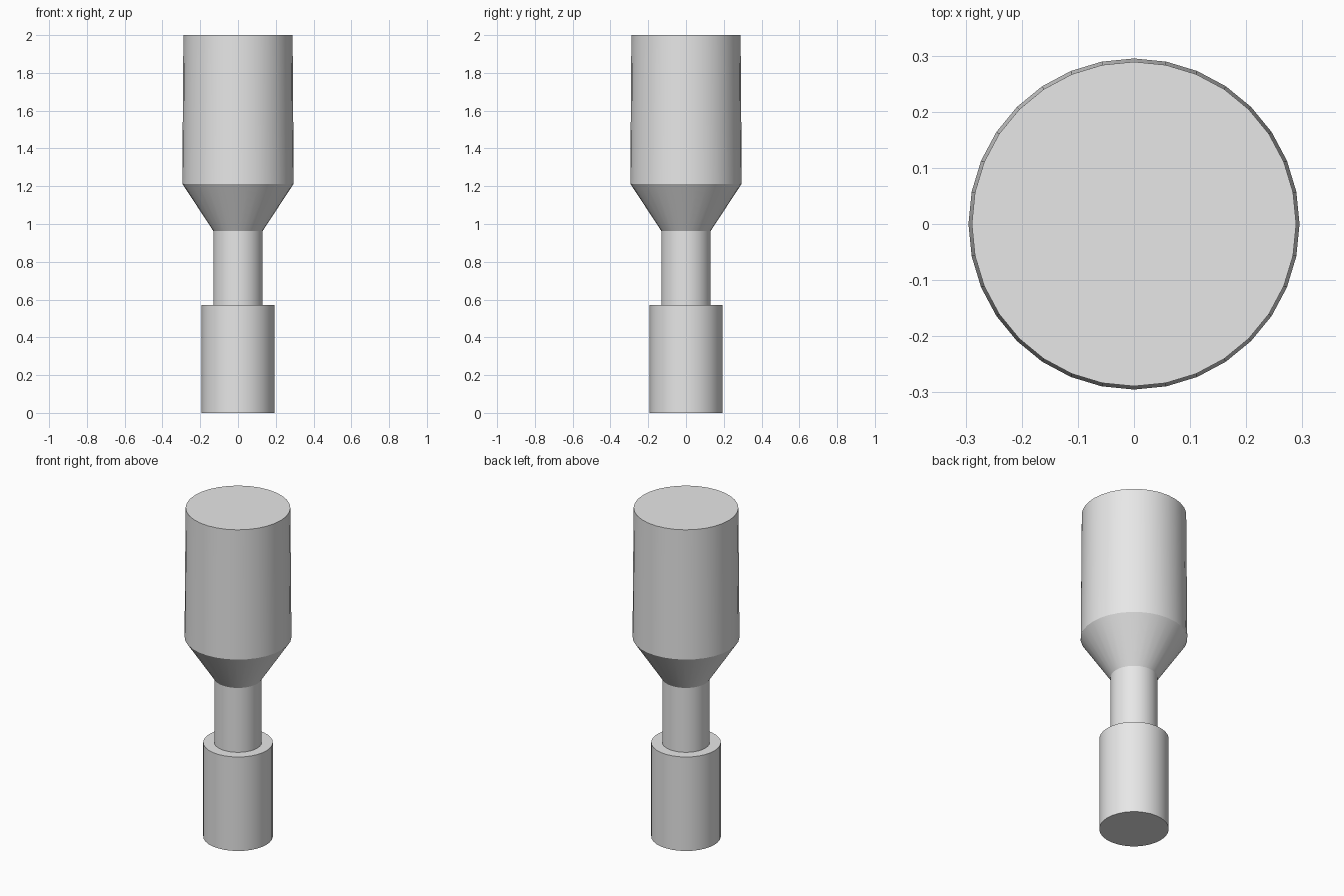
import bpy
import bmesh
from math import cos, sin, tau, radians

SIDES = 32

cube = bpy.data.objects.get("Cube")
if cube:
    bpy.data.objects.remove(cube, do_unlink=True)

grey = bpy.data.materials.new("light_grey")
grey.use_nodes = True
grey.diffuse_color = (0.8, 0.8, 0.8, 1)
grey.node_tree.nodes["Principled BSDF"].inputs["Base Color"].default_value = (0.8, 0.8, 0.8, 1)


def lathe(name, profile, cap_bottom=False, cap_top=False):
    """Turn (radius, height) points, listed bottom to top, around z."""
    bm = bmesh.new()
    rings = [[bm.verts.new((r * cos(tau * i / SIDES), r * sin(tau * i / SIDES), z))
              for i in range(SIDES)] for r, z in profile]
    for low, high in zip(rings, rings[1:]):
        for i in range(SIDES):
            j = (i + 1) % SIDES
            bm.faces.new((low[i], low[j], high[j], high[i]))
    if cap_bottom:
        bm.faces.new(rings[0][::-1])
    if cap_top:
        bm.faces.new(rings[-1])
    mesh = bpy.data.meshes.new(name)
    bm.to_mesh(mesh)
    bm.free()
    mesh.materials.append(grey)
    obj = bpy.data.objects.new(name, mesh)
    bpy.context.collection.objects.link(obj)
    bpy.ops.object.select_all(action="DESELECT")
    obj.select_set(True)
    bpy.context.view_layer.objects.active = obj
    bpy.ops.object.shade_smooth_by_angle(angle=radians(30))
    return obj


# Lower cylinder with a flat ledge around the neck
lathe("base", [(0.192, 0), (0.192, 0.572), (0.131, 0.572)], cap_bottom=True)

# Thin neck
lathe("neck", [(0.131, 0.572), (0.131, 0.964)])

# Flared shoulder and slightly tapered head
lathe("head", [(0.131, 0.964), (0.295, 1.213), (0.289, 2)], cap_top=True)
